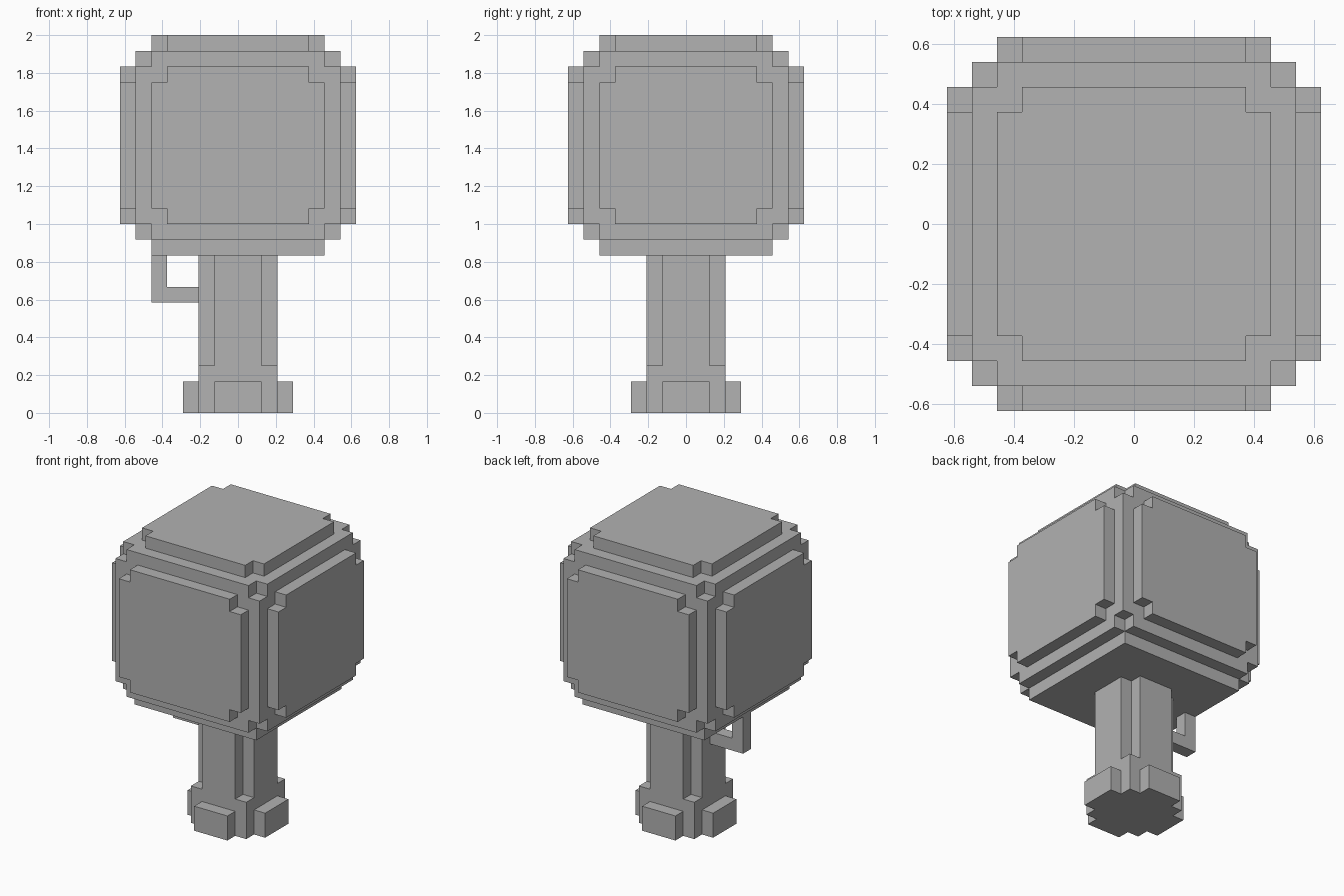
import bpy
import bmesh
from mathutils import Vector

default_cube = bpy.data.objects.get("Cube")
if default_cube:
    bpy.data.objects.remove(default_cube, do_unlink=True)

UNIT = 2 / 24  # edge length of one block

grey = bpy.data.materials.new("plain grey")
grey.use_nodes = True
colour = (0.445, 0.445, 0.445, 1)
grey.diffuse_color = colour
grey.node_tree.nodes["Principled BSDF"].inputs["Base Color"].default_value = colour


def block_part(name, filled):
    """Skin every block for which filled(x, y, z) holds, merging flat faces."""
    bm = bmesh.new()
    span = range(-8, 9)
    for x in span:
        for y in span:
            for z in range(24):
                if not filled(x, y, z):
                    continue
                centre = Vector((x, y, z + 0.5))
                for axis in range(3):
                    for sign in (-1, 1):
                        n = Vector((0, 0, 0))
                        n[axis] = sign
                        if filled(x + int(n.x), y + int(n.y), z + int(n.z)):
                            continue
                        u = Vector((n.y, n.z, n.x))
                        v = n.cross(u)
                        corners = (u + v, v - u, -u - v, u - v)
                        bm.faces.new([bm.verts.new((centre + (n + c) / 2) * UNIT)
                                      for c in corners])
    bmesh.ops.remove_doubles(bm, verts=bm.verts, dist=UNIT / 100)
    bmesh.ops.dissolve_limit(bm, angle_limit=0.01, verts=bm.verts, edges=bm.edges)
    mesh = bpy.data.meshes.new(name)
    bm.to_mesh(mesh)
    bm.free()
    mesh.materials.append(grey)
    obj = bpy.data.objects.new(name, mesh)
    bpy.context.collection.objects.link(obj)
    return obj


# Leafy crown: a core box without its corner blocks, and a slab on each side
def crown(x, y, z):
    a, b = sorted((abs(x), abs(y)))
    if z == 10:
        return b <= 5
    if z == 23:
        return b <= 5 and a < 5
    if not 11 <= z <= 22:
        return False
    if b <= 6:
        return not (a == 6 and z in (11, 22))
    slab_corner = a == 5 and z in (12, 21)
    return b == 7 and a <= 5 and 12 <= z <= 21 and not slab_corner


# Trunk: square foot, notched shaft above it, four roots
def trunk(x, y, z):
    a, b = sorted((abs(x), abs(y)))
    if not 0 <= z < 10:
        return False
    shaft = b <= 2 and (a < 2 or z < 3)
    root = b == 3 and a <= 1 and z < 2
    return shaft or root


# Bent branch reaching out and up into the crown
def branch(x, y, z):
    arm = -5 <= x <= -3 and z == 7
    post = x == -5 and 7 <= z < 10
    return y == 0 and (arm or post)


for part_name, rule in (("crown", crown), ("trunk", trunk), ("branch", branch)):
    block_part(part_name, rule)
